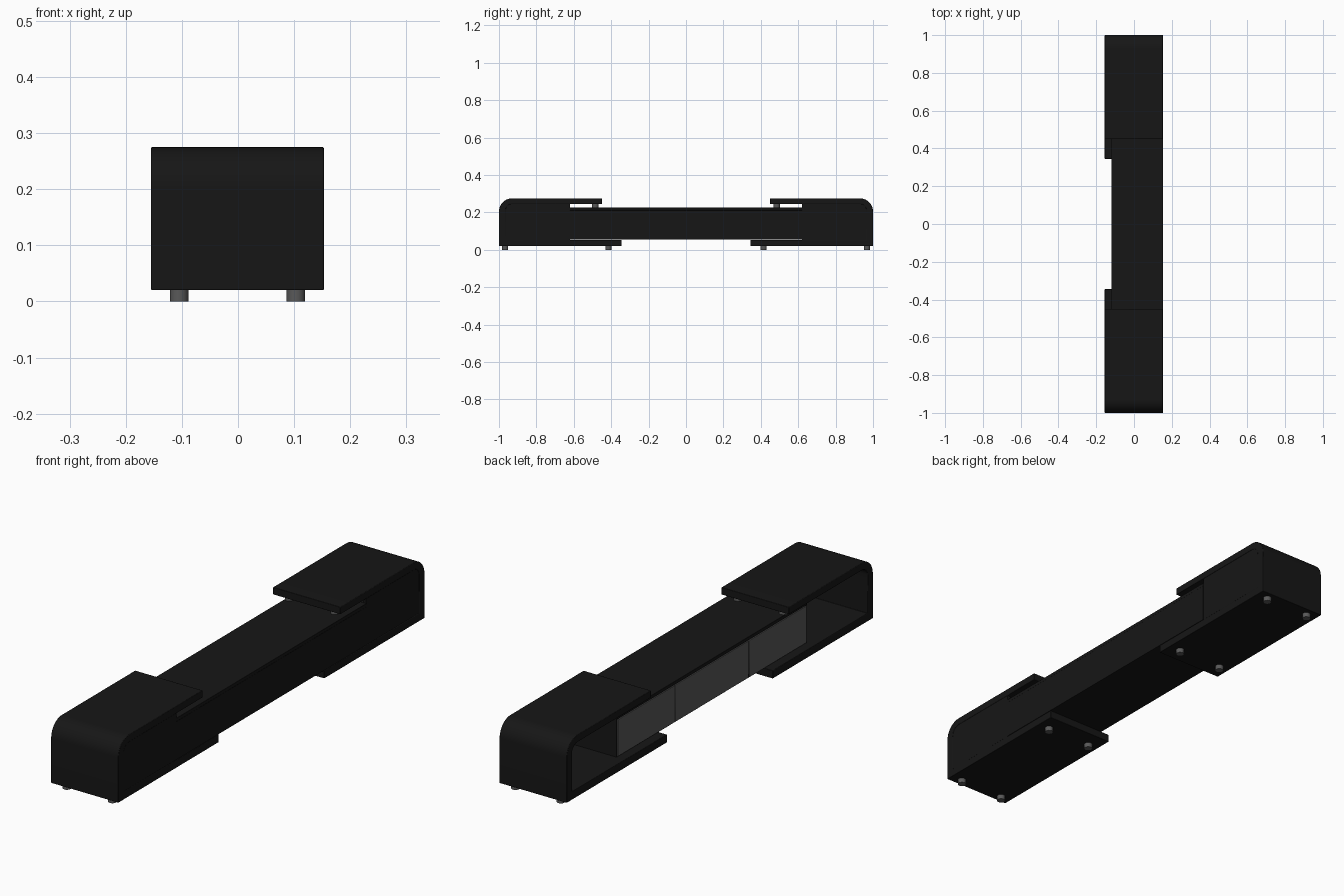
import bpy, bmesh, math
from mathutils import Vector

if "Cube" in bpy.data.objects:
    bpy.data.objects.remove(bpy.data.objects["Cube"])


def material(name, v):
    m = bpy.data.materials.new(name)
    m.diffuse_color = (v, v, v, 1)
    m.use_nodes = True
    m.node_tree.nodes["Principled BSDF"].inputs["Base Color"].default_value = m.diffuse_color
    return m


BLACK = material("black_lacquer", 0.008)
GREY = material("dark_grey", 0.1)
X0, X1 = -0.155, 0.153          # open front side and flush rear side
BODY_X, BODY_Y = -0.12, 0.62    # cabinet front plane and half length


def finish(name, bm, mat, bevel=0.0):
    bmesh.ops.recalc_face_normals(bm, faces=bm.faces)
    me = bpy.data.meshes.new(name)
    bm.to_mesh(me)
    bm.free()
    ob = bpy.data.objects.new(name, me)
    bpy.context.collection.objects.link(ob)
    me.materials.append(mat)
    if bevel:
        mod = ob.modifiers.new("edge", 'BEVEL')
        mod.width, mod.segments, mod.limit_method = bevel, 2, 'ANGLE'
    bpy.ops.object.select_all(action='DESELECT')
    ob.select_set(True)
    bpy.context.view_layer.objects.active = ob
    bpy.ops.object.shade_smooth_by_angle(angle=math.radians(35))
    return ob


def box(name, x, y, z, mat=BLACK, bevel=0.0):
    bm = bmesh.new()
    bmesh.ops.create_cube(bm, size=1)
    for v in bm.verts:
        v.co = Vector([(a + b) / 2 + c * (b - a) for (a, b), c in zip((x, y, z), v.co)])
    return finish(name, bm, mat, bevel)


def extrude_yz(name, pts, x0, x1, bevel=0.0):
    bm = bmesh.new()
    face = bm.faces.new([bm.verts.new((x0, y, z)) for y, z in pts])
    geo = bmesh.ops.extrude_face_region(bm, geom=[face])['geom']
    for v in geo:
        if isinstance(v, bmesh.types.BMVert):
            v.co.x = x1
    return finish(name, bm, BLACK, bevel)


def peg(name, x, y, z0, z1, r=0.0165):
    bm = bmesh.new()
    bmesh.ops.create_cone(bm, cap_ends=True, segments=24, radius1=r, radius2=r, depth=z1 - z0)
    bmesh.ops.translate(bm, verts=bm.verts, vec=(x, y, (z0 + z1) / 2))
    return finish(name, bm, GREY)


def arc(cy, cz, r, n=10):
    return [(cy + r * math.sin(math.pi / 2 * i / n), cz + r * math.cos(math.pi / 2 * i / n))
            for i in range(n + 1)]


outer = arc(0.93, 0.205, 0.07)
inner = arc(0.93, 0.21, 0.035)

for side, s in (("left", 1), ("right", -1)):
    def flip(pts):
        return [(s * y, z) for y, z in pts]

    # Wrap-round C shell: short top, longer base
    shell = [(0.45, 0.275)] + outer + [(1.0, 0.02), (0.345, 0.02), (0.345, 0.053), (0.965, 0.053)]
    shell += inner[::-1] + [(0.45, 0.245)]
    extrude_yz(side + "_shell", flip(shell), X0, X1, 0.002)

    # Panel closing the rear of the shell
    panel = [(BODY_Y, 0.245)] + inner + [(0.965, 0.053), (BODY_Y, 0.053)]
    extrude_yz(side + "_rear_panel", flip(panel), 0.137, X1 - 0.001)

    # Cabinet end wall
    box(side + "_cabinet_end", (BODY_X + 0.003, 0.137),
        sorted((s * (BODY_Y - 0.016), s * BODY_Y)), (0.055, 0.225))

    # Feet and the pegs carrying the top overhang
    for x in (-0.105, 0.103):
        for y in (0.415, 0.967):
            peg(side + "_foot", x, s * y, 0.0, 0.02)
        peg(side + "_spacer_peg", x, s * 0.485, 0.225, 0.245)

# Cabinet boards
box("cabinet_top", (BODY_X, X1), (-BODY_Y, BODY_Y), (0.211, 0.225), BLACK, 0.001)
box("cabinet_base", (BODY_X + 0.003, X1), (-BODY_Y, BODY_Y), (0.054, 0.068))
box("cabinet_back", (0.137, X1), (-BODY_Y, BODY_Y), (0.068, 0.211))

# Three drawer fronts
for name, a, b in (("right", -0.617, -0.243), ("middle", -0.239, 0.239), ("left", 0.243, 0.617)):
    box(name + "_drawer_front", (BODY_X, BODY_X + 0.016), (a, b), (0.056, 0.208), GREY, 0.001)
